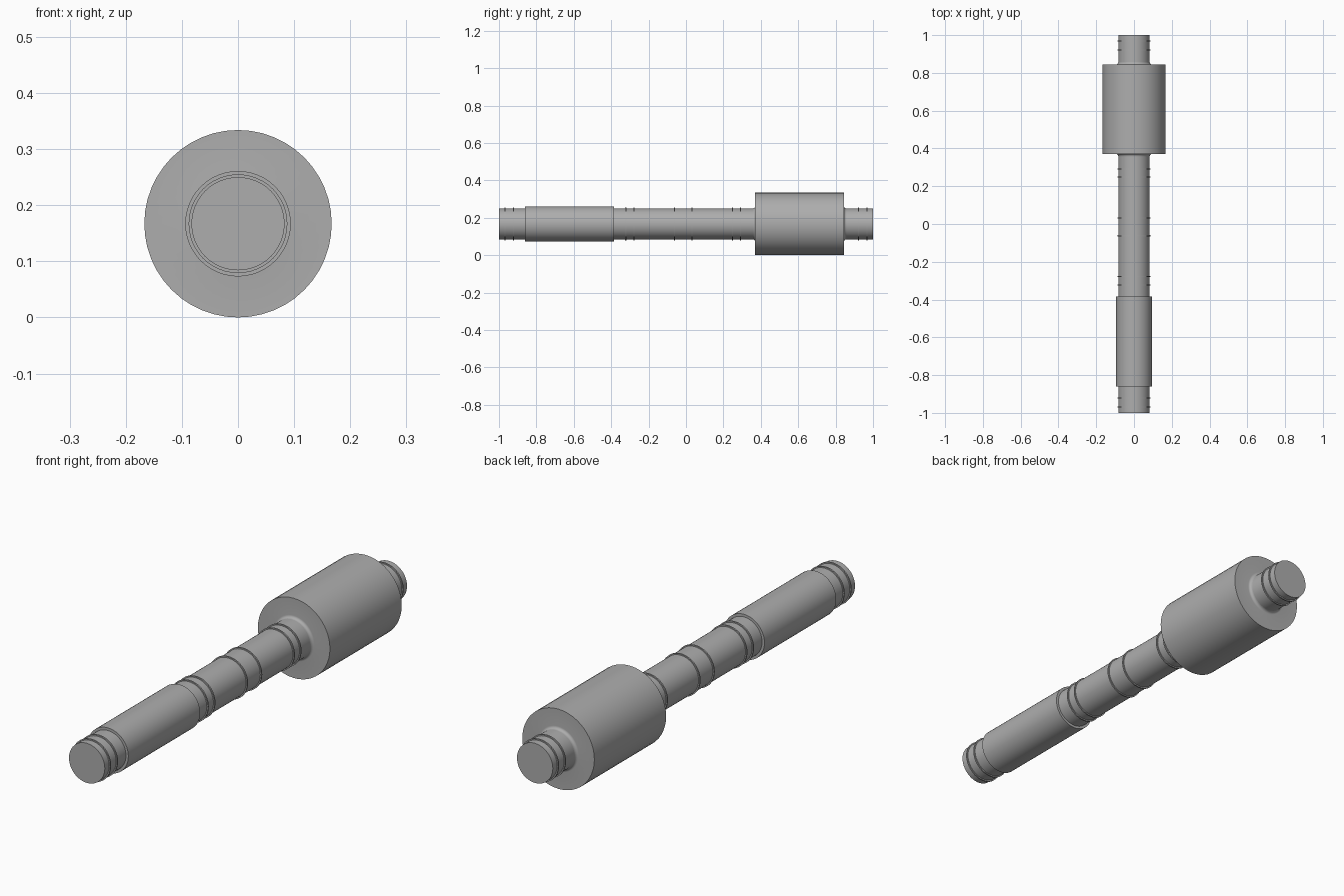
import bpy, bmesh, math

if "Cube" in bpy.data.objects:
    bpy.data.objects.remove(bpy.data.objects["Cube"])

SIDES = 48
AXIS_Z = 0.167
SHAFT_R, RING_R, GRIP_R, DRUM_R = 0.083, 0.088, 0.094, 0.167
FILLET = 0.012
RING_HALF = 0.003

steel = bpy.data.materials.new("Grey Steel")
steel.use_nodes = True
COLOUR = (0.42, 0.42, 0.42, 1)
steel.diffuse_color = COLOUR
steel.node_tree.nodes["Principled BSDF"].inputs["Base Color"].default_value = COLOUR


def lathe(name, profile):
    """Turn (y, radius) points, listed front to back, around the long axis."""
    bm = bmesh.new()
    loops = []
    for y, r in profile:
        if r == 0:
            loops.append([bm.verts.new((0, y, AXIS_Z))] * SIDES)
            continue
        angles = [math.tau * i / SIDES for i in range(SIDES)]
        loops.append([bm.verts.new((r * math.sin(a), y, AXIS_Z + r * math.cos(a)))
                      for a in angles])
    for a, b in zip(loops, loops[1:]):
        for i in range(SIDES):
            j = (i + 1) % SIDES
            corners = list(dict.fromkeys((a[i], b[i], b[j], a[j])))
            bm.faces.new(corners)
    # Make every face point away from the axis or outward along it
    bm.normal_update()
    side = max(bm.faces, key=lambda f: abs(f.normal.x) + abs(f.normal.z))
    c = side.calc_center_median()
    if side.normal.x * c.x + side.normal.z * (c.z - AXIS_Z) < 0:
        bmesh.ops.reverse_faces(bm, faces=bm.faces[:])
    mesh = bpy.data.meshes.new(name)
    bm.to_mesh(mesh)
    bm.free()
    mesh.materials.append(steel)
    ob = bpy.data.objects.new(name, mesh)
    bpy.context.collection.objects.link(ob)
    bpy.ops.object.select_all(action="DESELECT")
    ob.select_set(True)
    bpy.context.view_layer.objects.active = ob
    bpy.ops.object.shade_smooth_by_angle(angle=math.radians(30))
    return ob


def ringed_shaft(start, end, rings):
    """Shaft profile with a thin raised collar at each ring position."""
    pts = [(start, SHAFT_R)]
    for y in rings:
        pts += [(y - RING_HALF, SHAFT_R), (y - RING_HALF, RING_R),
                (y + RING_HALF, RING_R), (y + RING_HALF, SHAFT_R)]
    return pts + [(end, SHAFT_R)]


def fillet(face_y, direction):
    """Rounded foot from the shaft out to a drum end face."""
    arc = []
    for k in range(7):
        t = math.pi / 2 * k / 6
        arc.append((face_y + direction * FILLET * (1 - math.sin(t)),
                    SHAFT_R + FILLET * (1 - math.cos(t))))
    return arc


GRIP = (-0.86, -0.385)
DRUM = (0.37, 0.845)

# Shaft sections
lathe("front_shaft", [(-1, 0)] + ringed_shaft(-1, GRIP[0], (-0.968, -0.922)))
lathe("middle_shaft", ringed_shaft(GRIP[1], DRUM[0] - FILLET,
                                   (-0.322, -0.278, -0.062, 0.032, 0.248, 0.292)))
lathe("rear_shaft", ringed_shaft(DRUM[1] + FILLET, 1, (0.922, 0.968)) + [(1, 0)])

# Thicker sleeve near the front
lathe("front_sleeve", [(GRIP[0], SHAFT_R), (GRIP[0], GRIP_R),
                       (GRIP[1], GRIP_R), (GRIP[1], SHAFT_R)])

# Large drum with filleted feet
lathe("rear_drum", fillet(DRUM[0], -1) + [(DRUM[0], DRUM_R), (DRUM[1], DRUM_R)]
      + fillet(DRUM[1], 1)[::-1])
